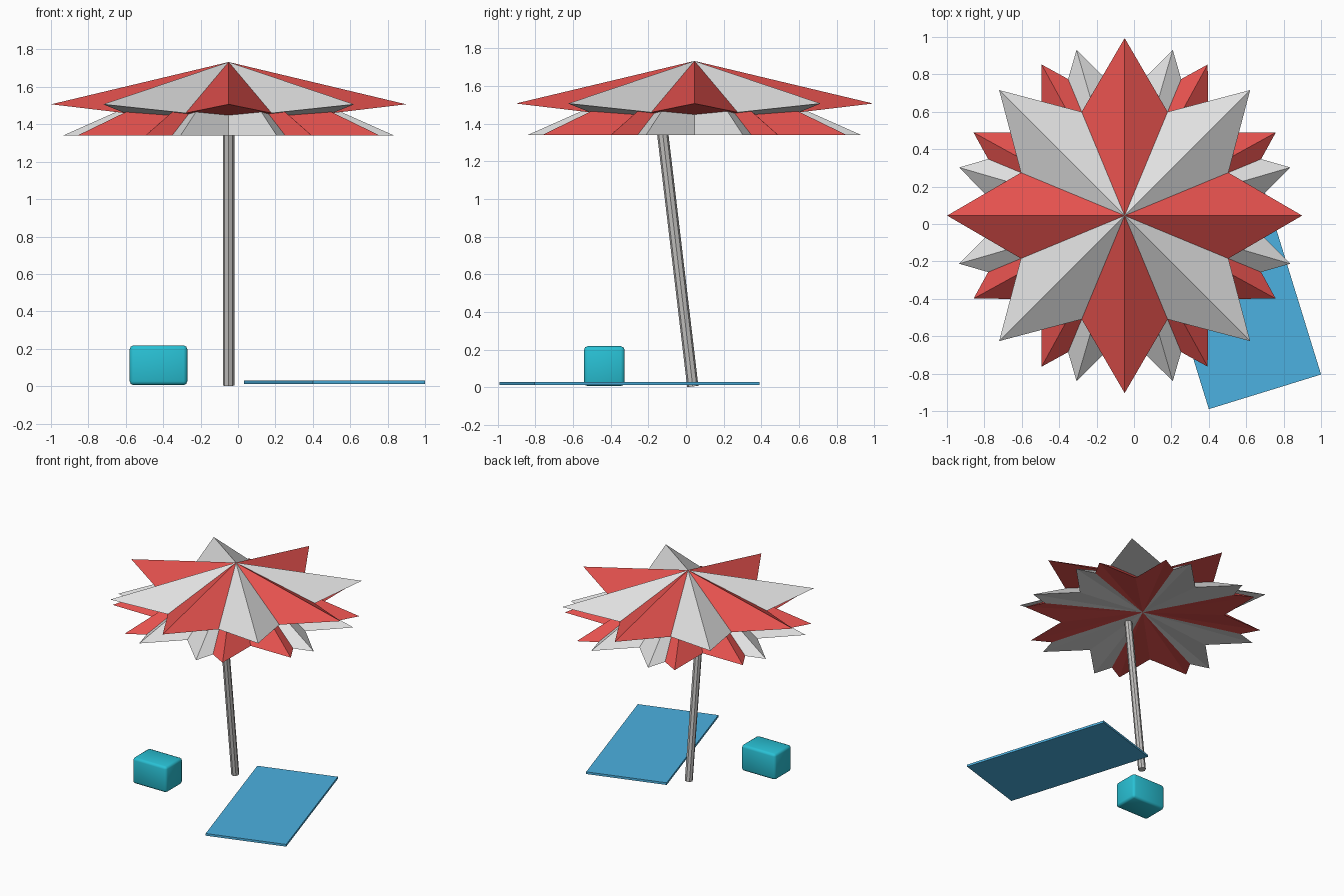
import bpy, bmesh
from math import radians, cos, sin, atan2
from mathutils import Vector

if "Cube" in bpy.data.objects:
    bpy.data.objects.remove(bpy.data.objects["Cube"])


def material(name, rgb):
    m = bpy.data.materials.new(name)
    m.diffuse_color = (*rgb, 1)
    m.use_nodes = True
    m.node_tree.nodes["Principled BSDF"].inputs["Base Color"].default_value = m.diffuse_color
    return m


RED = material("canopy red", (0.77, 0.082, 0.075))
WHITE = material("canopy white", (0.74, 0.74, 0.74))
GREY = material("pole grey", (0.54, 0.53, 0.52))
BLUE = material("mat blue", (0.072, 0.44, 0.75))
TEAL = material("cooler teal", (0.022, 0.53, 0.66))

CENTRE = Vector((-0.05, 0.045, 0))
APEX, UNDERSIDE = 1.733, 1.395


def finish(name, bm, mats):
    me = bpy.data.meshes.new(name)
    bm.to_mesh(me)
    bm.free()
    for m in mats:
        me.materials.append(m)
    ob = bpy.data.objects.new(name, me)
    bpy.context.collection.objects.link(ob)
    return ob


def star(name, panel, mats):
    """Closed star of eight folded panels; panel = (degrees, radius, height) across one."""
    bm = bmesh.new()
    rim = []
    for i in range(8):
        for deg, r, z in panel[:-1]:
            a = radians(45 * i + deg)
            rim.append(bm.verts.new(CENTRE + Vector((r * cos(a), r * sin(a), z))))
    top = bm.verts.new(CENTRE + Vector((0, 0, APEX)))
    low = bm.verts.new(CENTRE + Vector((0, 0, UNDERSIDE)))
    n, per = len(rim), len(panel) - 1
    for k in range(n):
        a, b = rim[k], rim[(k + 1) % n]
        for f in (bm.faces.new((top, a, b)), bm.faces.new((low, b, a))):
            f.material_index = (k // per) % 2
    return finish(name, bm, mats)


# Upper canopy: eight-pointed star
star("upper_canopy",
     [(-22.5, 0.60, 1.46), (0, 0.949, 1.507), (22.5, 0.60, 1.46)],
     (RED, WHITE))

# Lower canopy: star with two tips per panel, colours swapped
star("lower_canopy",
     [(-22.5, 0.79, 1.34), (-16.2, 0.922, 1.34), (0, 0.63, 1.34),
      (16.2, 0.922, 1.34), (22.5, 0.79, 1.34)],
     (WHITE, RED))

# Leaning pole
foot, head = Vector((-0.05, 0.036, 0.004)), Vector((-0.05, -0.136, 1.45))
axis = head - foot
bpy.ops.mesh.primitive_cylinder_add(vertices=8, radius=0.03, depth=axis.length,
                                    location=(foot + head) / 2,
                                    rotation=axis.to_track_quat('Z', 'Y').to_euler())
pole = bpy.context.object
pole.name = "pole"
pole.data.materials.append(GREY)


def box(name, size, loc, mat, turn=0):
    bm = bmesh.new()
    bmesh.ops.create_cube(bm, size=1)
    bmesh.ops.scale(bm, vec=size, verts=bm.verts)
    ob = finish(name, bm, [mat])
    ob.location = loc
    ob.rotation_euler.z = turn
    return ob


# Beach mat
box("beach_mat", (0.628, 1.25, 0.018), (0.516, -0.30, 0.020), BLUE, atan2(0.185, 0.60))

# Cooler with rounded edges
cooler = box("cooler", (0.308, 0.216, 0.212), (-0.425, -0.434, 0.112), TEAL)
bevel = cooler.modifiers.new("rounding", 'BEVEL')
bevel.width = 0.02
bevel.segments = 2
for p in cooler.data.polygons:
    p.use_smooth = True
